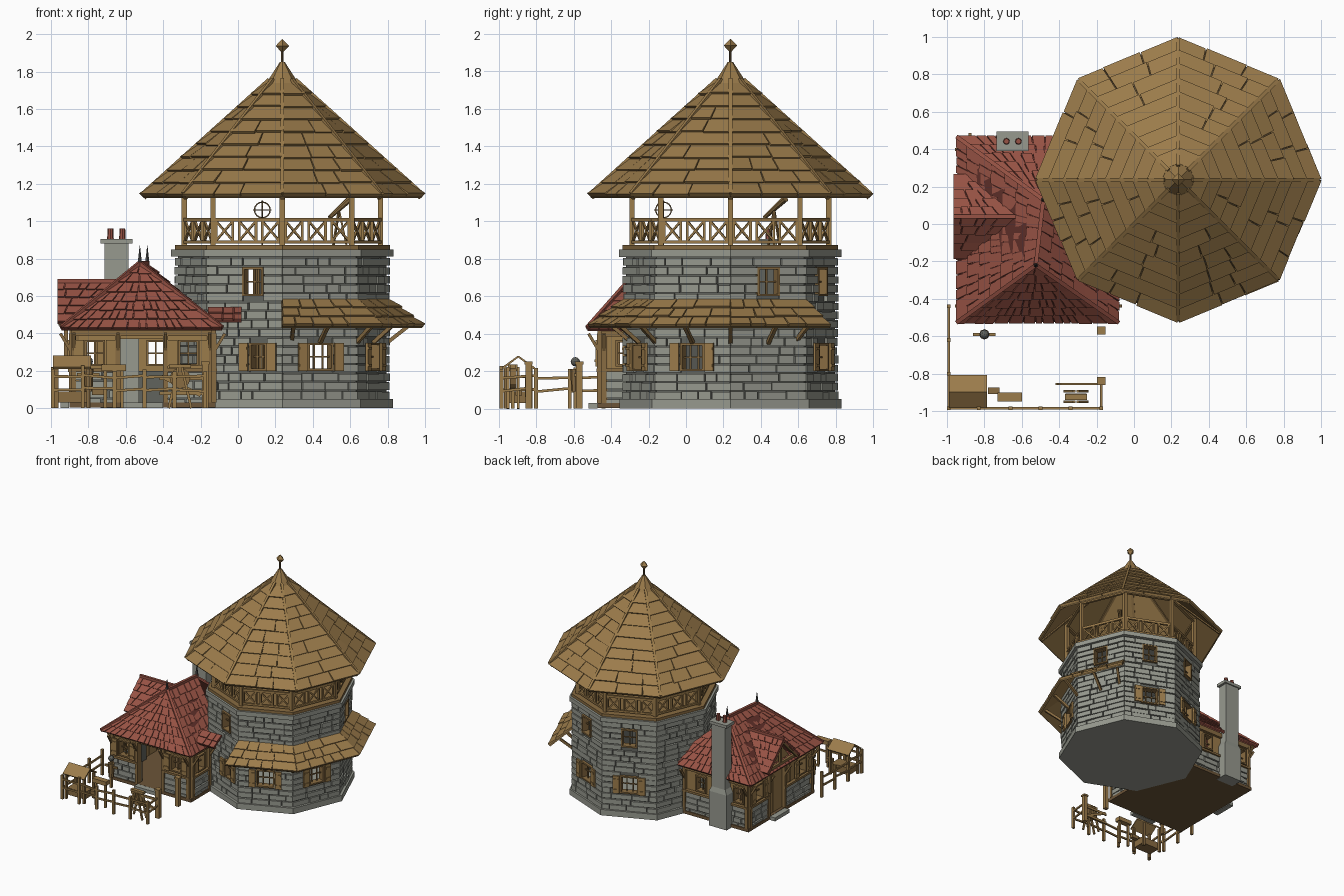
import bpy, bmesh, math, random
from mathutils import Matrix, Vector as V

if "Cube" in bpy.data.objects:
    bpy.data.objects.remove(bpy.data.objects["Cube"])
random.seed(4)
R = random.uniform
COL = {"stone": (.31, .32, .275), "mortar": (.12, .125, .11), "wood": (.33, .20, .07),
       "timber": (.25, .15, .054), "dark_wood": (.10, .064, .027), "floor_brown": (.15, .09, .04),
       "roof_red": (.31, .085, .058), "dark_red": (.12, .03, .023), "iron": (.06, .06, .06)}
MATS = {}
for k, c in COL.items():
    MATS[k] = bpy.data.materials.new(k)
    MATS[k].diffuse_color = (*c, 1)
PARTS = {}

def P(name, mat):
    return PARTS.setdefault(name, (bmesh.new(), mat))[0]

def hexa(bm, p):  # four lower corners, four upper corners
    v = [bm.verts.new(q) for q in p]
    for f in ((3, 2, 1, 0), (4, 5, 6, 7), (0, 1, 5, 4), (1, 2, 6, 5), (2, 3, 7, 6), (3, 0, 4, 7)):
        bm.faces.new([v[i] for i in f])

I = Matrix()
def box(bm, M, x0, x1, y0, y1, z0, z1):
    hexa(bm, [M @ V((x, y, z)) for z in (z0, z1) for x, y in ((x0, y0), (x1, y0), (x1, y1), (x0, y1))])

def beam(bm, p, q, w=.02, h=None):
    p, q, h = V(p), V(q), h or w
    d = (q - p).normalized()
    s = d.cross(V((0, 0, 1)))
    s = s.normalized() if s.length > .01 else V((1, 0, 0))
    u = s.cross(d)
    c = [s * a * w / 2 + u * b * h / 2 for a, b in ((-1, -1), (1, -1), (1, 1), (-1, 1))]
    hexa(bm, [p + k for k in c] + [q + k for k in c])

def cyl(bm, p, q, r1, r2, n=8, rot=0):
    p, q = V(p), V(q)
    M = Matrix.Translation((p + q) / 2) @ (q - p).to_track_quat('Z', 'Y').to_matrix().to_4x4() @ Matrix.Rotation(rot, 4, 'Z')
    bmesh.ops.create_cone(bm, cap_ends=True, segments=n, radius1=r1, radius2=r2, depth=(q - p).length, matrix=M)

def frame(o, ang):  # local x along a wall, local y outward
    n = V((math.cos(ang), math.sin(ang), 0))
    u = V((-n.y, n.x, 0))
    M = Matrix.Identity(4)
    for i in range(3):
        M[i][0], M[i][1], M[i][3] = u[i], n[i], o[i]
    return M

def wall(core, brick, M, a, b, z0, z1, holes=(), t=.045, over=0.):
    xs = sorted({a, b} | {h[0] for h in holes} | {h[1] for h in holes})
    for x0, x1 in zip(xs, xs[1:]):
        z = z0
        for h in sorted((h for h in holes if h[0] < (x0 + x1) / 2 < h[1]), key=lambda h: h[2]):
            if h[2] > z:
                box(core, M, x0, x1, -t, 0, z, h[2])
            z = max(z, h[3])
        if z < z1:
            box(core, M, x0, x1, -t, 0, z, z1)
    if not brick:
        return
    n = round((z1 - z0) / .047)
    dz = (z1 - z0) / n
    for i in range(n):  # courses of loose stones
        za, zb = z0 + i * dz, z0 + (i + 1) * dz
        x, segs = a - over, []
        for h in sorted(h for h in holes if min(zb, h[3]) - max(za, h[2]) > .01):
            segs.append((x, h[0]))
            x = h[1]
        segs.append((x, b + over))
        for s, e in segs:
            x = s
            while x < e - .005:
                w = R(.06, .17)
                x2 = e if e - x - w < .05 else x + w
                box(brick, M, x, x2 - (.007 if x2 < e else 0), -.004, R(.010, .020), za, zb - R(.005, .010))
                x = x2

def window(M, cx, z0, z1, w, shutters=True, bars=2):
    f, s = P("window_frames", "timber"), P("shutters", "wood")
    x0, x1 = cx - w / 2, cx + w / 2
    for a, b, c, d in ((x0, x0 + .012, z0, z1), (x1 - .012, x1, z0, z1), (x0, x1, z0, z0 + .012), (x0, x1, z1 - .012, z1)):
        box(f, M, a, b, -.04, .022, c, d)
    for i in range(1, bars + 1):
        x = x0 + w * i / (bars + 1)
        box(f, M, x - .004, x + .004, -.02, -.01, z0, z1)
    box(f, M, x0, x1, -.02, -.01, (z0 + z1) / 2 - .004, (z0 + z1) / 2 + .004)
    if shutters:
        for x in (x0 - .056, x1 + .004):
            box(s, M, x, x + .052, .018, .032, z0, z1)
            for z in (z0 + .03, z1 - .03):
                box(s, M, x + .004, x + .048, .03, .037, z - .007, z + .007)

def shingles(name, mat, under, A, B, C, D, rows, w, th=.012, ceiling=None):
    bm, sl = P(name, mat), P(name + "_underlay", under)
    A, B, C, D = map(V, (A, B, C, D))
    n = (B - A).cross((C + D) / 2 - A).normalized()
    n = n if n.z > 0 else -n
    q = (A, B, C, D)
    hexa(sl, [k - n * .006 for k in q] + list(q))
    if ceiling:
        hexa(P(name + "_ceiling", ceiling), [k - n * .014 for k in q] + [k - n * .006 for k in q])
    pt = lambda u, t: A.lerp(D, t).lerp(B.lerp(C, t), u)
    for i in range(rows):
        L = (pt(1, i / rows) - pt(0, i / rows)).length
        u = 0
        while u < 1:
            du = w * R(.6, 1.4) / max(L, .01)
            u2 = 1 if u + du * 1.5 > 1 else u + du
            g = u2 if u2 == 1 else u2 - .006 / L
            t0, t1 = (i - R(0, .14) * (i > 0)) / rows, min((i + 1.05) / rows, .985)
            q = [pt(u, t0), pt(g, t0), pt(g, t1), pt(u, t1)]
            h = th * R(.8, 1.3)
            hexa(bm, q + [q[0] + n * h, q[1] + n * h, q[2] + n * .003, q[3] + n * .003])
            u = u2

# ---- octagonal stone tower ----
CX = CY = .237
def O(k, r, z):
    a = math.radians(45 * k)
    return V((CX + r * math.cos(a), CY + r * math.sin(a), z))
def octa(bm, r, z0, z1):
    vs = [[bm.verts.new(O(k, r, z)) for k in range(8)] for z in (z0, z1)]
    bm.faces.new(vs[0][::-1])
    bm.faces.new(vs[1])
    for k in range(8):
        j = (k + 1) % 8
        bm.faces.new((vs[0][k], vs[0][j], vs[1][j], vs[1][k]))
octa(P("tower_plinth", "stone"), .592, 0, .05)
octa(P("tower_cornice", "stone"), .594, .81, .848)
octa(P("deck", "timber"), .575, .846, .872)
core, brick = P("tower_core", "mortar"), P("tower_stones", "stone")
LOW, UP = (.20, .35), (.60, .755)
# face: windows as (offset, width, heights, shutters)
wins = {5: [(.08, .10, LOW, 1), (.05, .12, UP, 0)], 6: [(0, .15, LOW, 1)], 7: [(0, .14, LOW, 1)],
        0: [(0, .13, UP, 0)], 1: [(0, .13, UP, 0), (0, .15, LOW, 1)], 2: [(0, .13, UP, 0), (0, .15, LOW, 1)]}
for k in range(8):
    a = math.radians(45 * k + 22.5)
    M = frame((CX + .515 * math.cos(a), CY + .515 * math.sin(a), 0), a)
    ws = wins.get(k, [])
    wall(core, brick, M, -.213, .213, .05, .81, [(c - w / 2, c + w / 2, *z) for c, w, z, s in ws], over=.005)
    for c, w, z, s in ws:
        window(M, c, *z, w, s, 1 + s)

# ---- lookout railing, posts, rafters ----
rail, post = P("railing", "wood"), P("roof_posts", "wood")
for k in range(8):
    beam(post, O(k, .525, .87), O(k, .525, 1.27), .028)
    beam(P("rafters", "timber"), O(k, .74, 1.125), O(k, .08, 1.715), .022)
    p, q = O(k, .525, 0), O(k + 1, .525, 0)
    up = lambda t, z: p.lerp(q, t) + V((0, 0, z))
    for z, h in ((.888, .016), (1.008, .02)):
        beam(rail, up(0, z), up(1, z), .018, h)
    beam(post, up(0, 1.25), up(1, 1.25), .022)
    for i in range(3):
        a, b = i / 3, (i + 1) / 3
        for t in (a + .045, b - .045):
            beam(rail, up(t, .88), up(t, 1.01), .014)
        beam(rail, up(a + .04, .893), up(b - .04, 1.003), .011)
        beam(rail, up(b - .04, .893), up(a + .04, 1.003), .011)

# ---- tower roof ----
for k in range(8):
    shingles("tower_roof", "wood", "dark_wood", O(k, .752, 1.135), O(k + 1, .752, 1.135),
             O(k + 1, .075, 1.745), O(k, .075, 1.745), 9, .19, .016, "wood")
    beam(P("roof_hips", "wood"), O(k, .748, 1.146), O(k, .07, 1.757), .02, .022)
cyl(P("roof_cap", "wood"), (CX, CY, 1.735), (CX, CY, 1.85), .088, .014)
fin = P("roof_finial", "wood")
cyl(P("finial_rod", "dark_wood"), (CX, CY, 1.83), (CX, CY, 1.91), .007, .007, 6)
cyl(fin, (CX, CY, 1.90), (CX, CY, 1.937), .001, .036, 4)
cyl(fin, (CX, CY, 1.937), (CX, CY, 1.973), .036, .001, 4)

# ---- awning round three tower faces ----
for k in (6, 7, 8):
    shingles("awning", "wood", "dark_wood", O(k, .755, .44), O(k + 1, .755, .44),
             O(k + 1, .565, .585), O(k, .565, .585), 3, .12, .014, "wood")
for k in (6.12, 6.5, 7, 7.5, 8, 8.5, 8.9):
    f = 1 if k == int(k) else .94
    beam(P("awning_braces", "timber"), O(k, .56 * f, .35), O(k, .70 * f, .46), .02)

# ---- ring globe and telescope on the deck ----
wc = V((.13, -.12, 1.06))
globe = P("ring_globe", "dark_wood")
for n1 in (V((1, 0, 0)), V((0, 1, 0))):
    ring = lambda i: wc + n1 * .042 * math.cos(i * math.pi / 8) + V((0, 0, .042 * math.sin(i * math.pi / 8)))
    for i in range(16):
        beam(globe, ring(i), ring(i + 1), .007)
    beam(globe, wc - n1 * .05, wc + n1 * .05, .005)
beam(globe, (.13, -.12, .87), (.13, -.12, 1.11), .007)
cyl(P("telescope", "timber"), (.49, .42, 1.02), (.60, .53, 1.12), .011, .018)
for dx, dy in ((.04, 0), (-.03, .03), (-.03, -.03)):
    beam(P("tripod", "timber"), (.54 + dx, .47 + dy, .87), (.54, .47, 1.06), .01)

# ---- cottage: stone base, timber walls ----
box(P("cottage_floor", "floor_brown"), I, -.90, -.12, -.472, .432, .003, .03)
cc, cs, pl, tm = P("cottage_core", "mortar"), P("cottage_stones", "stone"), P("cottage_planks", "wood"), P("cottage_timbers", "timber")
# origin, direction, half length, door (a,b), windows [(centre,width)]
for o, ang, h, door, ws in (((-.515, -.45, 0), -90, .375, (-.115, .115), [(-.25, .11), (.25, .11)]),
                            ((-.58, .41, 0), 90, .31, None, [(-.14, .10), (.22, .10)]),
                            ((-.88, -.02, 0), 180, .43, (-.16, .04), [(.29, .11), (-.30, .11)]),
                            ((-.14, -.325, 0), 0, .125, None, [(0, .10)])):
    M = frame(o, math.radians(ang))
    hol = [(*door, 0, .37)] if door else []
    wall(cc, cs, M, -h, h, .008, .20, hol)
    wall(pl, None, M, -h, h, .2, .42, hol + [(c - w / 2, c + w / 2, .225, .365) for c, w in ws], t=.03)
    box(tm, M, -h, h, -.02, .022, .385, .425)
    for c, w in ws:
        window(M, c, .225, .365, w, w > .1, 1)
    for a, b in ([(-h, door[0]), (door[1], h)] if door else [(-h, h)]):
        box(tm, M, a, b, -.03, .028, .195, .213)
        for x in (a + .012, b - .012):
            box(tm, M, x - .013, x + .013, -.03, .024, .03, .40)
            beam(tm, M @ V((x, .01, .30)), M @ V((x, .07, .40)), .016)
    if door:
        box(P("door_steps", "stone"), M, door[0], door[1], .023, .07, 0, .03)
for y in (-.06, -.01, .04, .09):  # closed side door
    box(P("side_door", "wood"), I, -.875, -.86, y - .024, y + .024, .03, .37)
box(P("fireplace", "stone"), I, -.70, -.53, .33, .40, .03, .40)

# ---- red cottage roof ----
z, R1, R2 = .425, (-.525, -.22, .77), (-.485, .13, .77)
a, b, c, d, e = (-.945, -.525, z), (-.085, -.525, z), (-.085, -.10, z), (-.15, .465, z), (-.945, .465, z)
for q in ((a, b, R1, R1), (b, c, R2, R1), (d, e, R2, R2), (e, a, R1, R2)):
    shingles("cottage_roof", "roof_red", "dark_red", *q, 7, .06, .010, "roof_red")
for s in (-1, 1):  # side gable
    shingles("gable_roof", "roof_red", "dark_red", (-.965, .04 + s * .22, .46), (-.90, .04 + s * .22, .46),
             (-.63, .04, .675), (-.965, .04, .675), 5, .06, .010, "roof_red")
    beam(tm, (-.95, .04 + s * .205, .45), (-.95, .04, .65), .022)
    beam(tm, (-.92, .04 + s * .13, .25), (-.92, .04 + s * .13, .47), .022)
hexa(pl, [V((x, y, zz)) for x in (-.90, -.88) for y, zz in ((-.16, .42), (.24, .42), (.05, .64), (.03, .64))])
beam(tm, (-.93, -.15, .46), (-.93, .23, .46), .022)
beam(tm, (-.93, .04, .46), (-.93, .04, .64), .018)
hips = P("cottage_ridges", "roof_red")
for p, q in ((a, R1), (b, R1), (e, R2), (R1, R2), ((-.965, .04, .675), (-.63, .04, .675))):
    beam(hips, V(p) + V((0, 0, .006)), V(q) + V((0, 0, .006)), .022)
shingles("side_porch_roof", "roof_red", "dark_red", (-.16, -.36, .47), (.02, -.36, .47), (.02, -.25, .54),
         (-.16, -.25, .54), 2, .06, .010, "roof_red")
for p in (R1, R2):
    cyl(P("ridge_spikes", "iron"), p, V(p) + V((0, 0, .10)), .014, .001, 6)

# ---- chimney ----
ch = P("chimney", "stone")
box(ch, I, -.735, -.565, .385, .495, 0, .30)
hexa(ch, [V((x, y, .30)) for x, y in ((-.735, .385), (-.565, .385), (-.565, .495), (-.735, .495))] +
     [V((x, y, .34)) for x, y in ((-.715, .40), (-.585, .40), (-.585, .485), (-.715, .485))])
box(ch, I, -.715, -.585, .40, .485, .34, .88)
box(ch, I, -.735, -.565, .39, .495, .88, .905)
for x in (-.682, -.618):
    cyl(P("chimney_pots", "roof_red"), (x, .442, .90), (x, .442, .96), .018, .015, 8)

# ---- yard fence ----
fe = P("yard_fence", "wood")
run = [(-.99, -.44), (-.99, -.62), (-.99, -.80), (-.99, -.985), (-.83, -.985), (-.66, -.985), (-.50, -.985),
       (-.34, -.985), (-.175, -.985), (-.175, -.84)]
for x, y in run:
    beam(fe, (x, y, 0), (x, y, R(.19, .23)), .02)
for p, q in zip(run, run[1:]):
    for zz in (.10, .17):
        beam(fe, (*p, zz + R(-.01, .01)), (*q, zz + R(-.01, .01)), .012, .014)
for y in (-.57, -.84):
    beam(fe, (-.175, y, 0), (-.175, y, .24), .034)
    box(fe, I, -.197, -.153, y - .022, y + .022, .235, .25)
for zz in (.08, .16):  # open gate
    beam(P("gate", "wood"), (-.19, -.855, zz), (-.42, -.855, zz), .01, .02)
beam(P("gate", "wood"), (-.20, -.855, .07), (-.41, -.855, .17), .009, .02)

# ---- animal shelter ----
for s in (-1, 1):
    shingles("shelter_roof", "wood", "wood", (-.99, -.895 + s * .085, .215), (-.785, -.895 + s * .085, .215),
             (-.785, -.895, .28), (-.99, -.895, .28), 1, .3, .006)
    for x in (-.97, -.80):
        beam(P("shelter_frame", "timber"), (x, -.895 + s * .065, 0), (x, -.895 + s * .065, .22), .02)
box(P("shelter_trough", "timber"), I, -.97, -.80, -.95, -.84, .03, .09)
box(P("shelter_trough", "timber"), I, -.78, -.72, -.91, -.875, .07, .10)
box(P("trough", "wood"), I, -.73, -.60, -.95, -.90, .20, .235)
for x in (-.71, -.62):
    beam(P("trough", "wood"), (x, -.925, 0), (x, -.925, .20), .018)

# ---- grindstone and practice dummy ----
cyl(P("grindstone", "timber"), (-.31, -.94, .16), (-.31, -.905, .16), .055, .055, 12)
box(P("grindstone_seat", "wood"), I, -.37, -.25, -.94, -.91, .215, .235)
for s in (-1, 1):
    for y in (-.95, -.895):
        beam(P("grindstone_legs", "wood"), (-.31 + s * .06, y, 0), (-.31 + s * .01, y, .22), .014)
beam(P("dummy", "wood"), (-.80, -.59, 0), (-.80, -.59, .22), .022)
beam(P("dummy", "wood"), (-.86, -.59, .18), (-.74, -.59, .18), .016)
cyl(P("dummy_body", "timber"), (-.80, -.59, .09), (-.80, -.59, .21), .022, .028, 8)
bmesh.ops.create_icosphere(P("dummy_helmet", "mortar"), subdivisions=2, radius=.025, matrix=Matrix.Translation((-.80, -.59, .25)))

for name, (bm, mat) in PARTS.items():
    bmesh.ops.recalc_face_normals(bm, faces=bm.faces)
    me = bpy.data.meshes.new(name)
    bm.to_mesh(me)
    bm.free()
    me.materials.append(MATS[mat])
    bpy.context.collection.objects.link(bpy.data.objects.new(name, me))

for m in bpy.data.materials:
    if m.users and not m.is_grease_pencil:
        m.use_nodes = True
        m.node_tree.nodes["Principled BSDF"].inputs["Base Color"].default_value = m.diffuse_color
